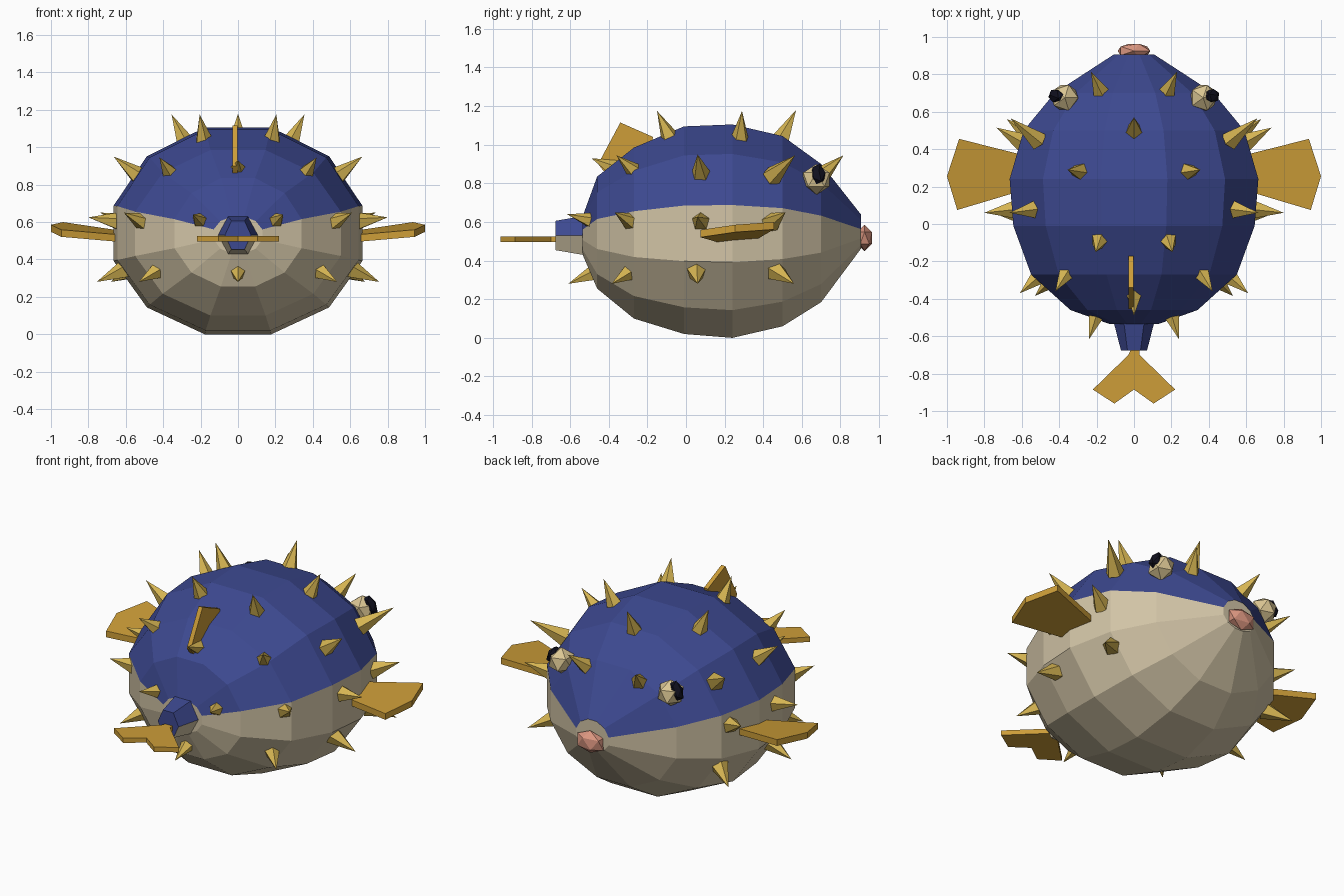
import bpy, bmesh, math
from mathutils import Vector, Matrix

if "Cube" in bpy.data.objects:
    bpy.data.objects.remove(bpy.data.objects["Cube"])


def mat(name, rgb):
    m = bpy.data.materials.new(name)
    m.diffuse_color = (*rgb, 1)
    m.use_nodes = True
    m.node_tree.nodes["Principled BSDF"].inputs["Base Color"].default_value = m.diffuse_color
    return m


BLUE = mat("deep blue", (0.046, 0.066, 0.28))
CREAM = mat("belly cream", (0.64, 0.55, 0.38))
SPIKE = mat("spike gold", (0.67, 0.46, 0.085))
FIN = mat("fin amber", (0.61, 0.34, 0.04))
PINK = mat("lip pink", (0.72, 0.31, 0.22))
EYE = mat("eye ivory", (0.70, 0.56, 0.29))
BLACK = mat("pupil black", (0.005, 0.005, 0.013))


def finish(bm, name, *mats):
    bmesh.ops.recalc_face_normals(bm, faces=bm.faces[:])
    me = bpy.data.meshes.new(name)
    bm.to_mesh(me)
    bm.free()
    for m in mats:
        me.materials.append(m)
    ob = bpy.data.objects.new(name, me)
    bpy.context.collection.objects.link(ob)
    return ob


def loft(name, rings, blue_faces, cap_blue):
    """Bridge equal rings; the first blue_faces sides of each band are blue."""
    bm = bmesh.new()
    vr = [[bm.verts.new(p) for p in r] for r in rings]
    n = len(vr[0])
    for a, b in zip(vr, vr[1:]):
        for k in range(n):
            f = bm.faces.new((a[k], a[(k + 1) % n], b[(k + 1) % n], b[k]))
            f.material_index = 0 if k < blue_faces else 1
    for r in (vr[0], vr[-1]):
        bm.faces.new(r).material_index = 0 if cap_blue else 1
    return finish(bm, name, BLUE, CREAM)


# Body: twelve-sided rings along y (y, half width, top, bottom)
C15, S15, MID = math.cos(math.radians(15)), math.sin(math.radians(15)), 0.535
rings = []
for y, w, top, bot in [(-0.535, 0.13, 0.63, 0.43), (-0.46, 0.34, 0.835, 0.255),
                       (-0.27, 0.55, 0.985, 0.10), (-0.01, 0.645, 1.095, 0.02),
                       (0.24, 0.665, 1.105, 0.0), (0.50, 0.59, 1.045, 0.06),
                       (0.70, 0.425, 0.90, 0.185), (0.905, 0.11, 0.64, 0.46)]:
    ring = []
    for k in range(12):
        a = math.radians(15 + 30 * k)
        rz = (top - MID if math.sin(a) > 0 else MID - bot) / C15
        ring.append((w / C15 * math.cos(a), y, MID + rz * math.sin(a)))
    rings.append(ring)
loft("body", rings, 5, False)

# Tail stem: six-sided taper
rings = []
for y, rx, rz in [(-0.675, 0.07, 0.088), (-0.50, 0.115, 0.122)]:
    rings.append([(rx * math.cos(k * math.pi / 3), y, 0.53 + rz * math.sin(k * math.pi / 3))
                  for k in range(6)])
loft("tail_stem", rings, 3, True)


# Flat fins: outline thickened along an offset vector
def plate(name, pts, offset):
    bm = bmesh.new()
    off = Vector(offset) / 2
    a = [bm.verts.new(Vector(p) - off) for p in pts]
    b = [bm.verts.new(Vector(p) + off) for p in pts]
    bm.faces.new(a)
    bm.faces.new(b)
    for k in range(len(a)):
        j = (k + 1) % len(a)
        bm.faces.new((a[k], a[j], b[j], b[k]))
    return finish(bm, name, FIN)


plate("tail_fin", [(x, y, 0.51) for x, y in
                   [(0.03, -0.64), (0, -0.64), (-0.03, -0.70), (-0.22, -0.885), (-0.105, -0.96),
                    (0, -0.885), (0.105, -0.96), (0.22, -0.885), (0.03, -0.70)]], (0, 0, 0.03))
plate("dorsal_fin", [(-0.015, y, z) for y, z in
                     [(-0.34, 1.115), (-0.17, 1.04), (-0.20, 0.93), (-0.40, 0.83), (-0.455, 0.90)]],
      (0.027, 0, 0))
for s, side in ((1, "right"), (-1, "left")):
    plate("side_fin_" + side,
          [(s * x, y, 0.525 + 0.12 * (x - 0.66) + 0.11 * (y - 0.25)) for x, y in
           [(0.56, 0.36), (0.935, 0.455), (1.0, 0.255), (0.945, 0.075), (0.56, 0.19)]],
          (0, 0, 0.038))


# Rounded low-poly parts
def blob(name, loc, scale, m, direction=None):
    bm = bmesh.new()
    bmesh.ops.create_icosphere(bm, subdivisions=1, radius=1)
    rot = Vector(direction).to_track_quat('Z', 'Y').to_matrix().to_4x4() if direction else Matrix()
    bm.transform(Matrix.Translation(loc) @ rot @ Matrix.Diagonal((*scale, 1)))
    return finish(bm, name, m)


blob("mouth", (0, 0.925, 0.517), (0.098, 0.045, 0.068), PINK)
for s, side in ((1, "right"), (-1, "left")):
    blob("eye_" + side, (s * 0.37, 0.675, 0.82), (0.08, 0.08, 0.08), EYE)
    blob("pupil_" + side, (s * 0.417, 0.685, 0.848), (0.04, 0.062, 0.034), BLACK,
         (s * 0.85, 0.1, 0.5))


# Spikes: five-sided cones from base to tip, mirrored when off centre
def spike(base, tip):
    base, tip = Vector(base), Vector(tip)
    d = (tip - base).normalized()
    start = base - d * 0.03
    length = (tip - start).length
    bm = bmesh.new()
    bmesh.ops.create_cone(bm, cap_ends=True, segments=5, radius1=0.054, radius2=0, depth=length)
    bmesh.ops.remove_doubles(bm, verts=bm.verts[:], dist=1e-5)
    rot = d.to_track_quat('Z', 'Y').to_matrix().to_4x4()
    bm.transform(Matrix.Translation((start + tip) / 2) @ rot)
    finish(bm, "spike", SPIKE)


for b, t in [((0, 0.50, 1.04), (0, 0.57, 1.18)),
             ((0.29, 0.28, 1.04), (0.355, 0.29, 1.175)),
             ((0.185, -0.09, 1.05), (0.205, -0.15, 1.175)),
             ((0, -0.38, 0.88), (0, -0.49, 0.93)),
             ((0.18, 0.71, 0.85), (0.23, 0.815, 0.945)),
             ((0.53, 0.46, 0.85), (0.66, 0.565, 0.945)),
             ((0.66, 0.075, 0.605), (0.80, 0.06, 0.625)),
             ((0.62, 0.45, 0.605), (0.735, 0.515, 0.65)),
             ((0.55, 0.075, 0.86), (0.665, 0.06, 0.95)),
             ((0.365, -0.27, 0.865), (0.42, -0.36, 0.945)),
             ((0.52, -0.29, 0.605), (0.61, -0.37, 0.65)),
             ((0.44, -0.30, 0.335), (0.53, -0.385, 0.28)),
             ((0.20, -0.485, 0.605), (0.24, -0.615, 0.64)),
             ((0, -0.475, 0.335), (0, -0.61, 0.28)),
             ((0.63, 0.055, 0.335), (0.755, 0.06, 0.28)),
             ((0.57, 0.48, 0.335), (0.68, 0.56, 0.28))]:
    spike(b, t)
    if b[0]:
        spike((-b[0], b[1], b[2]), (-t[0], t[1], t[2]))
